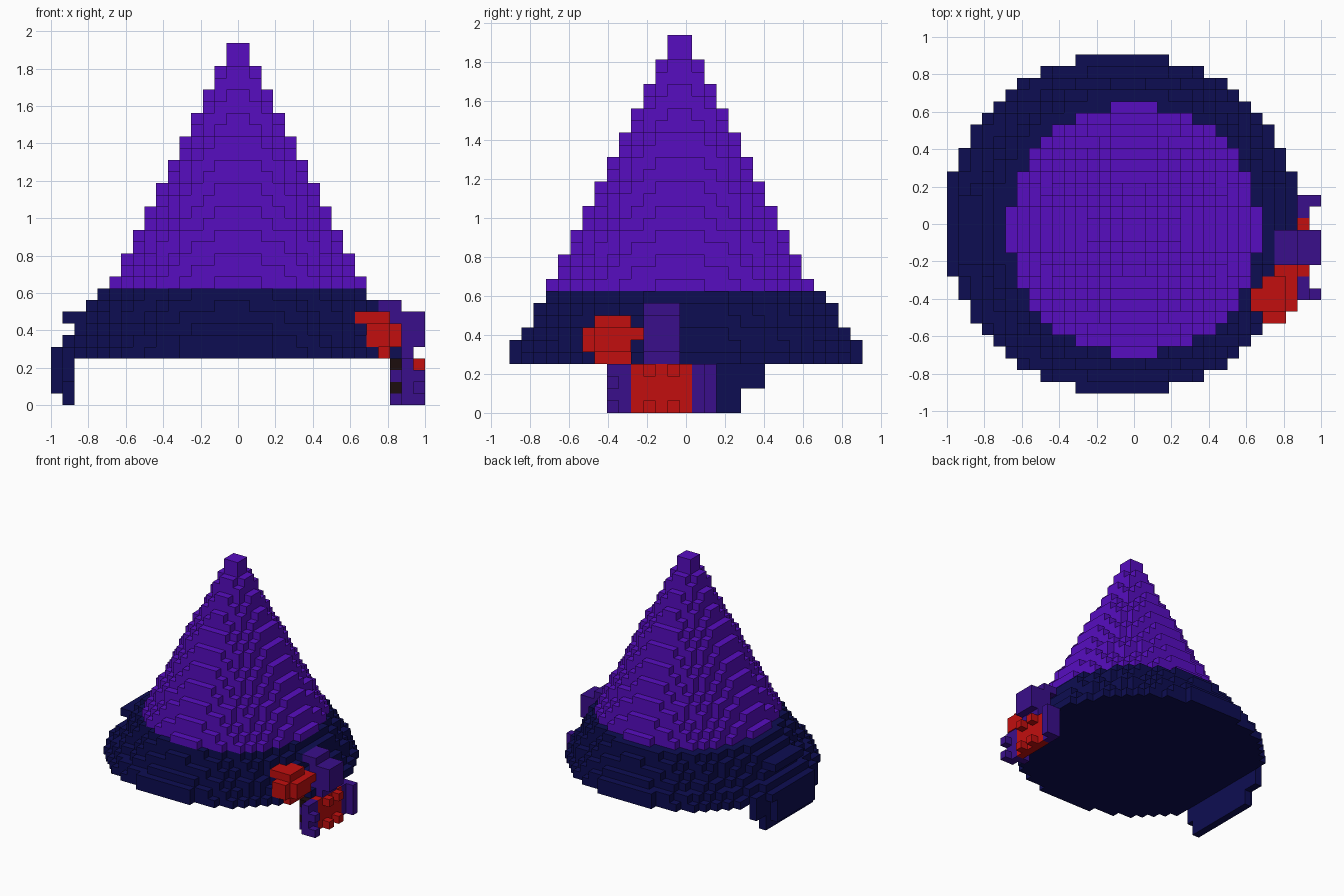
import bpy
import bmesh
from mathutils import Vector

old = bpy.data.objects.get("Cube")
if old:
    bpy.data.objects.remove(old, do_unlink=True)

U = 1 / 16                              # edge of one block
ORIGIN = Vector((-1, -14.5 * U, 0))


def material(name, rgb):
    m = bpy.data.materials.new(name)
    m.use_nodes = True
    color = (*rgb, 1)
    m.diffuse_color = color
    m.node_tree.nodes["Principled BSDF"].inputs["Base Color"].default_value = color
    return m


violet = material("violet", (0.095, 0.004, 0.53))
navy = material("navy", (0.004, 0.004, 0.085))
plum = material("plum", (0.042, 0.0045, 0.26))
red = material("red", (0.54, 0.0045, 0.0045))
black = material("black", (0.012, 0.004, 0.004))


def box(i0, i1, j0, j1, k0, k1):
    """Cells of a block, upper limits exclusive."""
    return {(i, j, k) for i in range(i0, i1)
            for j in range(j0, j1) for k in range(k0, k1)}


def boxes(*limits):
    return set().union(*(box(*b) for b in limits))


def disc(cx, cy, rx, ry, k):
    """Cells of one layer whose centres lie in an ellipse."""
    return {(i, j, k) for i in range(32) for j in range(29)
            if ((i + 0.5 - cx) / rx) ** 2 + ((j + 0.5 - cy) / ry) ** 2 <= 1}


# Stepped cone: radius shrinks half a block per layer
cone = set()
for k in range(10, 31):
    r = (31 - k) / 2 + 0.25
    cone |= disc(16, 14, r, r, k)

# Brim: a wide base stepping in toward the cone
brim = set()
for k, cx, rx, ry in ((4, 15, 15.1, 14.6), (5, 15, 14.1, 14.6),
                      (6, 15.5, 13.6, 13.6), (7, 15.5, 12.8, 12.7),
                      (8, 15.5, 12.4, 12.1), (9, 15.5, 11.6, 11.6)):
    brim |= disc(cx, 14.5, rx, ry, k)
brim |= box(1, 3, 11, 17, 7, 8)

# Flap hanging from the brim
flap = boxes((0, 1, 10, 18, 1, 4), (1, 2, 8, 21, 2, 4), (1, 2, 9, 19, 0, 2))

# Trinkets on the other side of the brim
red_berry = boxes((27, 29, 7, 10, 4, 8), (27, 30, 7, 10, 5, 7),
                  (26, 27, 7, 9, 7, 8), (27, 29, 6, 7, 5, 7),
                  (28, 30, 10, 11, 6, 7))
plum_berry = boxes((28, 30, 11, 14, 8, 9), (29, 32, 11, 14, 5, 8),
                   (29, 31, 11, 14, 4, 5))
charm_core = box(30, 31, 10, 15, 0, 4)
for j in (11, 13):
    for k in (0, 3):
        charm_core.add((31, j, k))
charm_front = boxes((30, 31, 8, 10, 0, 4))
charm_dots = set()
for k in (0, 2):
    charm_front |= {(31, 8, k), (29, 9, k)}
    charm_dots |= box(29, 30, 9, 11, k + 1, k + 2)
charm_back = boxes((30, 31, 15, 17, 0, 4), (31, 32, 16, 17, 0, 4))

# Trinkets take priority over the brim where they overlap
parts = [("red_berry", red_berry, red), ("plum_berry", plum_berry, plum),
         ("charm_core", charm_core, red), ("charm_front", charm_front, plum),
         ("charm_dots", charm_dots, black), ("charm_back", charm_back, plum),
         ("hat_cone", cone, violet), ("hat_brim", brim, navy),
         ("brim_flap", flap, navy)]
filled = set().union(*(cells for _, cells, _ in parts))


def build(name, cells, mat):
    """Mesh the outward faces of a set of cells."""
    bm = bmesh.new()
    verts = {}

    def vert(p):
        if p not in verts:
            verts[p] = bm.verts.new(ORIGIN + Vector(p) * U)
        return verts[p]

    for cell in sorted(cells):
        for axis in range(3):
            for side in (0, 1):
                near = list(cell)
                near[axis] += 2 * side - 1
                if tuple(near) in filled:
                    continue
                ring = []
                for a, b in ((0, 0), (1, 0), (1, 1), (0, 1)):
                    p = list(cell)
                    p[axis] += side
                    p[(axis + 1) % 3] += a
                    p[(axis + 2) % 3] += b
                    ring.append(vert(tuple(p)))
                bm.faces.new(ring if side else ring[::-1])
    mesh = bpy.data.meshes.new(name)
    bm.to_mesh(mesh)
    bm.free()
    mesh.materials.append(mat)
    bpy.context.scene.collection.objects.link(bpy.data.objects.new(name, mesh))


used = set()
for name, cells, mat in parts:
    build(name, cells - used, mat)
    used |= cells
